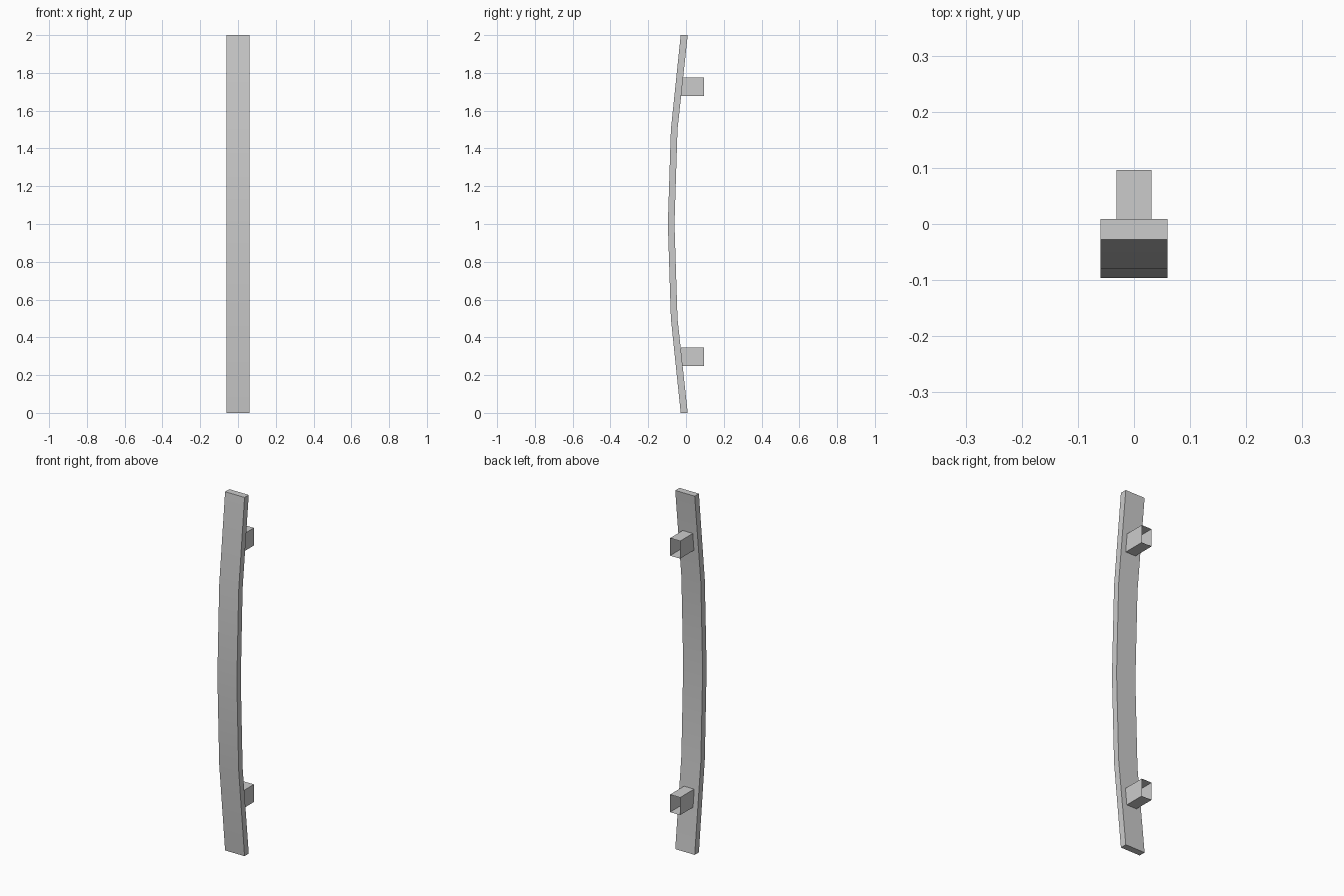
import bpy

if "Cube" in bpy.data.objects:
    bpy.data.objects.remove(bpy.data.objects["Cube"])

def mesh_object(name, verts, faces):
    mesh = bpy.data.meshes.new(name)
    mesh.from_pydata(verts, [], faces)
    obj = bpy.data.objects.new(name, mesh)
    bpy.context.collection.objects.link(obj)
    return obj

# Bowed grip bar: (z, front y, back y) stations, swept across the width
half_w = 0.06
stations = [(0, -0.028, 0.009), (0.5, -0.08, -0.045), (1, -0.096, -0.061),
            (1.5, -0.08, -0.045), (2, -0.028, 0.009)]
verts, faces = [], []
for z, front, back in stations:
    verts += [(-half_w, front, z), (half_w, front, z),
              (half_w, back, z), (-half_w, back, z)]
for s in range(len(stations) - 1):
    a, b = 4 * s, 4 * s + 4
    for i in range(4):
        j = (i + 1) % 4
        faces.append((a + i, a + j, b + j, b + i))
n = len(verts)
faces += [(3, 2, 1, 0), (n - 4, n - 3, n - 2, n - 1)]
bar = mesh_object("grip_bar", verts, faces)
bpy.context.view_layer.objects.active = bar
bar.select_set(True)
bpy.ops.object.shade_smooth_by_angle()

# Mounting posts: square sleeves open at both ends
def post(name, z0, z1):
    ring = [(-0.031, z0), (0.031, z0), (0.031, z1), (-0.031, z1)]
    v = [(x, y, z) for y in (-0.027, 0.096) for x, z in ring]
    f = [(i, (i + 1) % 4, 4 + (i + 1) % 4, 4 + i) for i in range(4)]
    mesh_object(name, v, f)

post("lower_post", 0.247, 0.345)
post("upper_post", 1.677, 1.775)
